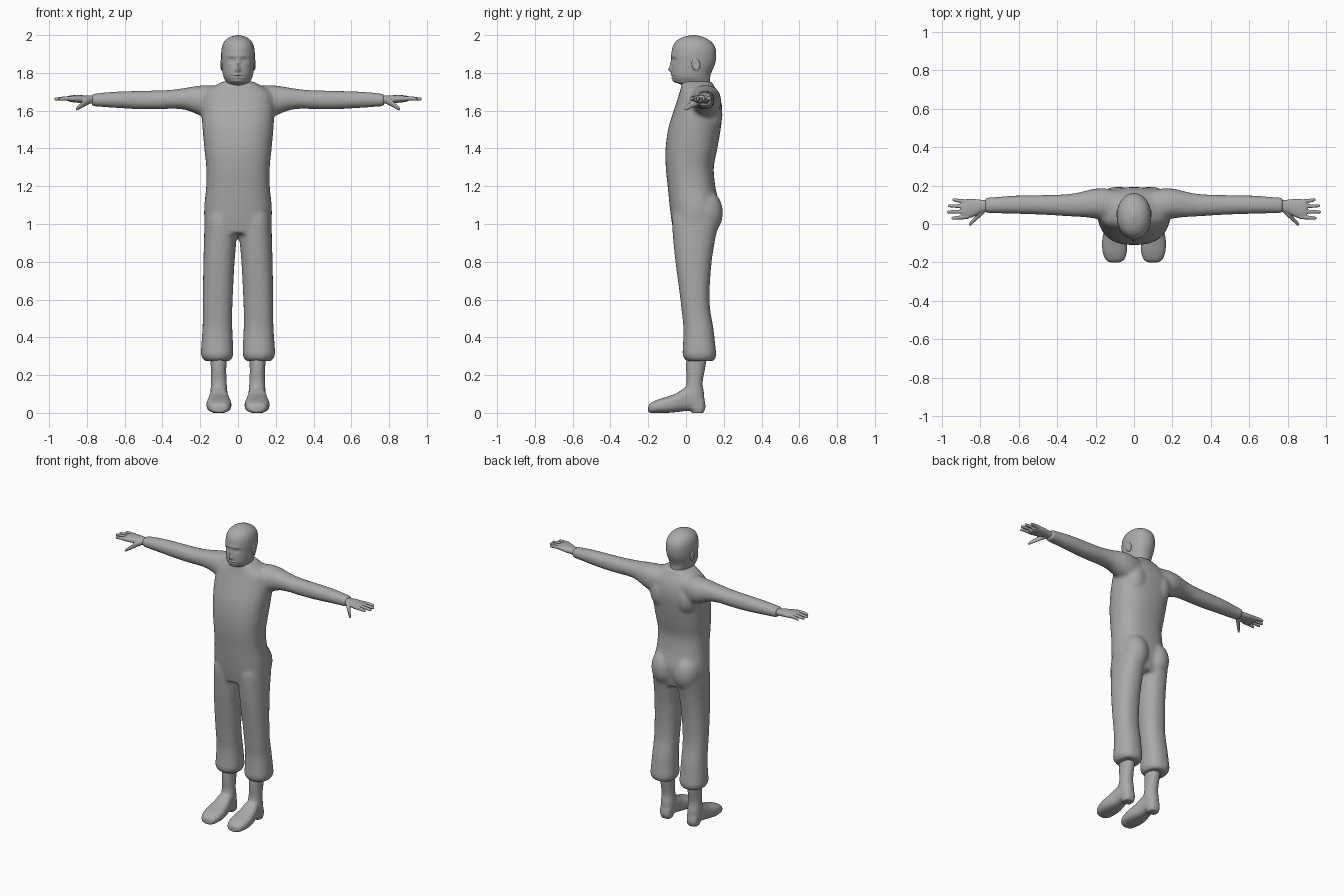
import bpy, bmesh, math
from mathutils import Vector, Matrix

grey = bpy.data.materials.new("warm_grey")
grey.diffuse_color = (0.4, 0.4, 0.4, 1)
ORDER = {"z": (1, 2, 0), "x": (0, 1, 2), "y": (1, 0, 2)}


def spline(rows, k):
    """Smoothly interpolate the section rows, k steps per span."""
    out = []
    for i in range(len(rows) - 1):
        p = [rows[max(0, min(len(rows) - 1, i + d))] for d in (-1, 0, 1, 2)]
        for j in range(k):
            t = j / k
            out.append([0.5 * (2 * b + (c - a) * t + (2 * a - 5 * b + 4 * c - d) * t * t
                               + (3 * b - a - 3 * c + d) * t ** 3)
                        for a, b, c, d in zip(*p)])
    out.append(list(rows[-1]))
    return out


def loft(bm, axis, rows, side=1, n=32, k=4, power=2.2):
    """Rows are (position, a_min, a_max, b_min, b_max); a, b are the other two axes in order."""
    rings = []
    for t, a0, a1, b0, b1 in spline(rows, k):
        ring = []
        for i in range(n):
            c, s = math.cos(2 * math.pi * i / n), math.sin(2 * math.pi * i / n)
            a = (a0 + a1) / 2 + (a1 - a0) / 2 * math.copysign(abs(c) ** (2 / power), c)
            b = (b0 + b1) / 2 + (b1 - b0) / 2 * math.copysign(abs(s) ** (2 / power), s)
            co = {"x": (t, a, b), "y": (a, t, b), "z": (a, b, t)}[axis]
            ring.append(bm.verts.new((co[0] * side, co[1], max(co[2], 0))))
        rings.append(ring)
    faces = [bm.faces.new(rings[0]), bm.faces.new(rings[-1])]
    for r, q in zip(rings, rings[1:]):
        faces += [bm.faces.new((r[i], r[(i + 1) % n], q[(i + 1) % n], q[i])) for i in range(n)]
    bmesh.ops.recalc_face_normals(bm, faces=faces)


def ball(bm, centre, radii, tilt=0):
    m = Matrix.Translation(centre) @ Matrix.Rotation(tilt, 4, "X") @ Matrix.Diagonal((*radii, 1))
    bmesh.ops.create_uvsphere(bm, u_segments=24, v_segments=14, radius=1, matrix=m)


def finish(name, bm, voxel=0, iterations=0):
    mesh = bpy.data.meshes.new(name)
    bm.to_mesh(mesh)
    bm.free()
    mesh.materials.append(grey)
    ob = bpy.data.objects.new(name, mesh)
    bpy.context.collection.objects.link(ob)
    bpy.ops.object.select_all(action="DESELECT")
    ob.select_set(True)
    bpy.context.view_layer.objects.active = ob
    if voxel:
        # fuse overlapping volumes into one skin
        rm = ob.modifiers.new("fuse", "REMESH")
        rm.mode, rm.voxel_size, rm.use_smooth_shade = "VOXEL", voxel, True
        sm = ob.modifiers.new("soften", "SMOOTH")
        sm.factor, sm.iterations = 0.5, iterations
        bpy.ops.object.modifier_apply(modifier="fuse")
        bpy.ops.object.modifier_apply(modifier="soften")
    bpy.ops.object.shade_smooth_by_angle(angle=math.radians(50))
    return ob


# Clothed body: torso, sleeves and trousers fused together
bm = bmesh.new()
loft(bm, "z", [
    (0.95, -0.165, 0.165, -0.065, 0.15), (1.02, -0.178, 0.178, -0.077, 0.165),
    (1.10, -0.178, 0.178, -0.087, 0.175), (1.20, -0.168, 0.168, -0.097, 0.155),
    (1.30, -0.168, 0.168, -0.107, 0.147), (1.40, -0.178, 0.178, -0.108, 0.166),
    (1.50, -0.187, 0.187, -0.095, 0.183), (1.58, -0.192, 0.192, -0.072, 0.192),
    (1.64, -0.190, 0.190, -0.052, 0.188), (1.69, -0.180, 0.180, -0.036, 0.172),
    (1.725, -0.135, 0.135, -0.026, 0.152), (1.755, -0.080, 0.080, -0.022, 0.135)],
    n=56, power=2.4)
for s in (1, -1):
    # sleeve
    loft(bm, "x", [
        (0.06, 0.015, 0.170, 1.58, 1.725), (0.15, 0.02, 0.185, 1.56, 1.735),
        (0.21, 0.03, 0.183, 1.578, 1.732), (0.27, 0.036, 0.168, 1.602, 1.722),
        (0.34, 0.04, 0.156, 1.610, 1.712), (0.42, 0.045, 0.152, 1.607, 1.707),
        (0.52, 0.05, 0.150, 1.607, 1.705), (0.62, 0.053, 0.148, 1.613, 1.702),
        (0.70, 0.055, 0.142, 1.618, 1.697), (0.775, 0.056, 0.138, 1.624, 1.688)], s)
    # trouser leg with flared hem
    loft(bm, "z", [
        (0.275, 0.04, 0.178, 0.0, 0.148), (0.305, 0.025, 0.196, -0.018, 0.160),
        (0.36, 0.026, 0.194, -0.016, 0.155), (0.45, 0.030, 0.188, -0.014, 0.145),
        (0.55, 0.030, 0.186, -0.024, 0.128), (0.65, 0.026, 0.186, -0.036, 0.125),
        (0.80, 0.018, 0.183, -0.056, 0.136), (0.92, 0.008, 0.180, -0.068, 0.155),
        (1.02, 0.004, 0.176, -0.074, 0.175), (1.08, 0.01, 0.165, -0.06, 0.16)], s, power=2.3)
    # buttock and shoulder blade
    ball(bm, (s * 0.083, 0.098, 1.06), (0.088, 0.098, 0.125))
    ball(bm, (s * 0.095, 0.13, 1.58), (0.075, 0.064, 0.10))
finish("clothed_body", bm, 0.011, 6)

# Head and neck, with the face pressed in and out of the smooth form
bm = bmesh.new()
loft(bm, "z", [
    (1.69, -0.066, 0.066, -0.005, 0.125), (1.735, -0.066, 0.066, -0.025, 0.128),
    (1.752, -0.064, 0.064, -0.060, 0.128), (1.775, -0.075, 0.075, -0.072, 0.128),
    (1.80, -0.081, 0.081, -0.076, 0.134), (1.85, -0.087, 0.087, -0.076, 0.154),
    (1.90, -0.089, 0.089, -0.077, 0.160), (1.94, -0.084, 0.084, -0.070, 0.152),
    (1.97, -0.069, 0.069, -0.050, 0.128), (1.99, -0.042, 0.042, -0.015, 0.090),
    (2.00, -0.008, 0.008, 0.030, 0.050)], n=96, k=9, power=2.1)
FACE = [  # x, z, depth, spread in x, spread in z
    (0.0, 1.818, -0.016, 0.013, 0.014), (0.0, 1.845, -0.009, 0.009, 0.022),
    (0.034, 1.866, 0.010, 0.019, 0.013), (-0.034, 1.866, 0.010, 0.019, 0.013),
    (0.034, 1.865, -0.005, 0.012, 0.006), (-0.034, 1.865, -0.005, 0.012, 0.006),
    (0.0, 1.789, -0.006, 0.022, 0.006), (0.0, 1.774, -0.006, 0.020, 0.006),
    (0.0, 1.782, 0.005, 0.026, 0.003), (0.0, 1.756, -0.006, 0.022, 0.010),
    (0.0, 1.890, -0.003, 0.060, 0.010)]
for v in bm.verts:
    if v.co.y < 0.03:
        v.co.y += sum(d * math.exp(-((v.co.x - x) / sx) ** 2 - ((v.co.z - z) / sz) ** 2)
                      for x, z, d, sx, sz in FACE)
finish("head", bm)

for s, label in ((1, "left"), (-1, "right")):
    # Ear: outer rim around an inner lobe
    bm = bmesh.new()
    ball(bm, (s * 0.085, 0.052, 1.845), (0.009, 0.022, 0.034), 0.2)
    for v in bm.verts:
        r = math.hypot((v.co.y - 0.052) / 0.022, (v.co.z - 1.845) / 0.034)
        v.co.x -= s * 0.006 * max(0, 1 - r * 1.5)
    finish(label + "_ear", bm)

    # Hand: palm, four fingers and a drooping thumb
    bm = bmesh.new()
    loft(bm, "x", [
        (0.74, 0.066, 0.126, 1.634, 1.678), (0.79, 0.060, 0.126, 1.638, 1.680),
        (0.83, 0.040, 0.130, 1.640, 1.682), (0.87, 0.026, 0.130, 1.644, 1.682),
        (0.898, 0.028, 0.126, 1.649, 1.678)], s, n=24)
    for y, spread, tip in ((0.036, -0.006, 0.950), (0.064, -0.001, 0.972),
                           (0.091, 0.004, 0.968), (0.117, 0.009, 0.945)):
        loft(bm, "x", [
            (0.865, y - 0.011, y + 0.011, 1.651, 1.677),
            (0.915, y - 0.010 + spread / 2, y + 0.010 + spread / 2, 1.654, 1.676),
            (tip - 0.007, y - 0.008 + spread, y + 0.008 + spread, 1.653, 1.670),
            (tip, y - 0.004 + spread, y + 0.004 + spread, 1.656, 1.665)], s, n=12)
    loft(bm, "x", [
        (0.775, 0.062, 0.095, 1.640, 1.672), (0.805, 0.032, 0.072, 1.626, 1.664),
        (0.83, 0.010, 0.038, 1.612, 1.642), (0.850, -0.008, 0.014, 1.602, 1.624),
        (0.858, -0.010, 0.002, 1.600, 1.612)], s, n=16)
    finish(label + "_hand", bm, 0.004, 2)

    # Boot: shaft, foot and heel
    bm = bmesh.new()
    loft(bm, "z", [
        (0.02, 0.060, 0.142, 0.01, 0.098), (0.10, 0.056, 0.146, -0.012, 0.096),
        (0.16, 0.060, 0.143, 0.003, 0.088), (0.24, 0.062, 0.144, 0.0, 0.102),
        (0.34, 0.055, 0.150, 0.005, 0.118)], s, n=28)
    loft(bm, "y", [
        (-0.200, 0.078, 0.122, 0.004, 0.034), (-0.188, 0.052, 0.146, 0.0, 0.052),
        (-0.150, 0.038, 0.162, 0.0, 0.070), (-0.100, 0.035, 0.167, 0.0, 0.086),
        (-0.050, 0.042, 0.160, 0.004, 0.104), (0.000, 0.052, 0.150, 0.010, 0.135),
        (0.050, 0.058, 0.144, 0.010, 0.130), (0.085, 0.064, 0.138, 0.010, 0.09)],
        s, n=28, power=2.6)
    loft(bm, "z", [(0.0, 0.066, 0.136, 0.03, 0.092), (0.03, 0.062, 0.140, 0.025, 0.103),
                   (0.07, 0.064, 0.138, 0.03, 0.098)], s, n=28, power=2.6)
    finish(label + "_boot", bm, 0.006, 3)
